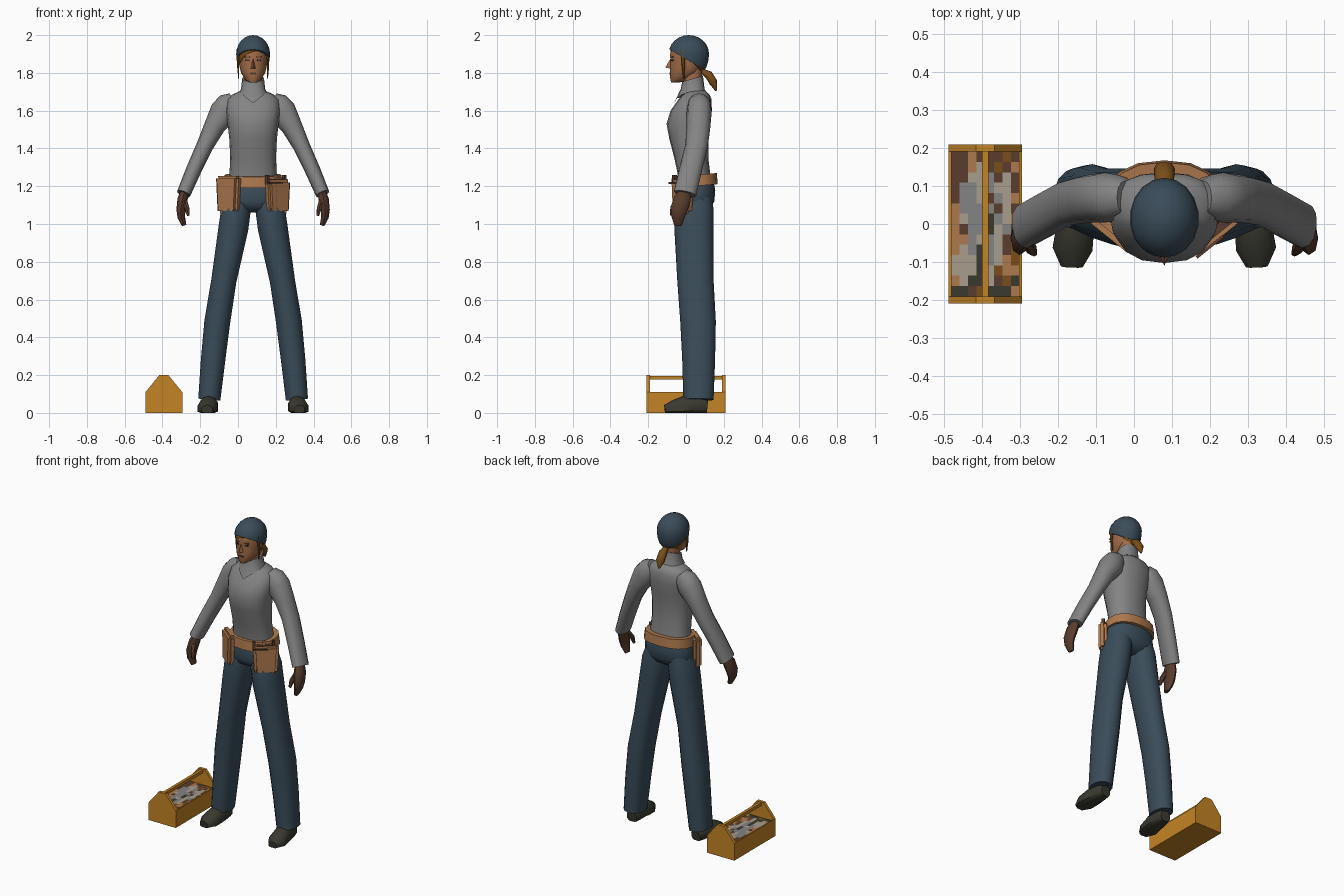
import bpy, bmesh, math
from mathutils import Vector, Matrix

if "Cube" in bpy.data.objects:
    bpy.data.objects.remove(bpy.data.objects["Cube"])

CX = 0.08  # centre line of the figure


def material(name, *rgb):
    m = bpy.data.materials.new(name)
    m.use_nodes = True
    m.diffuse_color = (*rgb, 1)
    m.node_tree.nodes["Principled BSDF"].inputs["Base Color"].default_value = (*rgb, 1)
    return m


BLUE = material("denim blue", 0.042, 0.072, 0.1)
GREY = material("shirt grey", 0.23, 0.23, 0.23)
SKIN = material("face skin", 0.35, 0.15, 0.065)
HAND = material("dark brown", 0.1, 0.046, 0.026)
HAIR = material("hair brown", 0.19, 0.075, 0.01)
TAN = material("leather tan", 0.42, 0.19, 0.075)
SHOE = material("shoe black green", 0.042, 0.042, 0.03)
WOOD = material("toolbox orange", 0.55, 0.23, 0.018)
BEIGE = material("beige metal", 0.38, 0.34, 0.27)


def finish(name, bm, mat, angle=50):
    bmesh.ops.recalc_face_normals(bm, faces=bm.faces)
    me = bpy.data.meshes.new(name)
    bm.to_mesh(me)
    bm.free()
    me.materials.append(mat)
    ob = bpy.data.objects.new(name, me)
    bpy.context.collection.objects.link(ob)
    if angle:
        bpy.ops.object.select_all(action="DESELECT")
        ob.select_set(True)
        bpy.context.view_layer.objects.active = ob
        bpy.ops.object.shade_smooth_by_angle(angle=math.radians(angle))
    return ob


def skin_rings(rings):
    bm = bmesh.new()
    rows = [[bm.verts.new(p) for p in r] for r in rings]
    n = len(rows[0])
    for a, b in zip(rows, rows[1:]):
        for i in range(n):
            j = (i + 1) % n
            bm.faces.new((a[i], a[j], b[j], b[i]))
    bm.faces.new(rows[0])
    bm.faces.new(rows[-1])
    return bm


def unit(n, p):
    # points of a slightly squared circle
    for i in range(n):
        t = math.tau * i / n
        c, s = math.cos(t), math.sin(t)
        yield math.copysign(abs(c) ** p, c), math.copysign(abs(s) ** p, s)


def loft(name, mat, sections, n=16, p=0.85, edit=None):
    # level sections: height, front y, back y, half width
    rings = [[Vector((CX + w * c, (f + b) / 2 + (b - f) / 2 * s, z))
              for c, s in unit(n, p)] for z, f, b, w in sections]
    if edit:
        edit(rings)
    return finish(name, skin_rings(rings), mat)


def tube(name, mat, side, path, n=12, floor=None):
    # sections square to a path: offset from centre, y, z, depth radius, other radius
    pts = [Vector((CX + side * q[0], q[1], q[2])) for q in path]
    rings = []
    for k, q in enumerate(path):
        t = (pts[min(k + 1, len(pts) - 1)] - pts[max(k - 1, 0)]).normalized()
        ref = Vector((0, 1, 0)) if abs(t.y) < 0.8 else Vector((0, 0, 1))
        u = (ref - t * ref.dot(t)).normalized()
        v = t.cross(u)
        ring = [pts[k] + u * q[3] * c + v * q[4] * s for c, s in unit(n, 0.9)]
        if floor is not None:
            for w in ring:
                w.z = max(w.z, floor)
        rings.append(ring)
    return finish(name, skin_rings(rings), mat)


def box(name, mat, loc, size, turn=0, bevel=0, taper=1):
    bm = bmesh.new()
    bmesh.ops.create_cube(bm, size=1)
    for v in bm.verts:
        if v.co.z < 0:
            v.co.x *= taper
        v.co = Vector(a * b for a, b in zip(v.co, size))
    if bevel:
        bmesh.ops.bevel(bm, geom=bm.edges[:], offset=bevel, segments=2, affect="EDGES")
    bm.transform(Matrix.Translation(loc) @ Matrix.Rotation(turn, 4, "Z"))
    return finish(name, bm, mat, 40 if bevel else 0)


def dome(name, mat, radii, a, b, c):
    # egg shape trimmed below the plane through three points
    bm = bmesh.new()
    bmesh.ops.create_uvsphere(bm, u_segments=18, v_segments=12, radius=1)
    for v in bm.verts:
        low = 1.4 if v.co.z < 0 else 1
        v.co = Vector((CX + v.co.x * radii[0], 0.015 + v.co.y * radii[1],
                       1.9 + v.co.z * radii[2] * low))
    a, b, c = Vector(a), Vector(b), Vector(c)
    no = (b - a).cross(c - a)
    no = no if no.z > 0 else -no
    cut = bmesh.ops.bisect_plane(bm, geom=bm.verts[:] + bm.edges[:] + bm.faces[:],
                                 plane_co=a, plane_no=no, clear_inner=True)
    bmesh.ops.contextual_create(bm, geom=[e for e in cut["geom_cut"]
                                          if isinstance(e, bmesh.types.BMEdge)])
    return finish(name, bm, mat)


# Shirt
loft("shirt_body", GREY, [
    (1.21, -0.04, 0.135, 0.13), (1.27, -0.045, 0.128, 0.125), (1.35, -0.062, 0.118, 0.121),
    (1.45, -0.088, 0.118, 0.126), (1.53, -0.103, 0.128, 0.135), (1.6, -0.082, 0.137, 0.145),
    (1.66, -0.04, 0.135, 0.14), (1.685, -0.02, 0.125, 0.11), (1.71, -0.01, 0.1, 0.055)])


def collar_shape(rings):
    # pointed front edge and a rim that rises to the back
    for v in rings[0]:
        if v.y < 0.03:
            k = max(0, 1 - abs(v.x - CX) / 0.07)
            v.z -= 0.055 * k
            v.y -= 0.025 * k
    for v in rings[-1]:
        v.z += 0.3 * (v.y - 0.03)


loft("shirt_collar", GREY, [(1.695, -0.038, 0.11, 0.075), (1.715, -0.028, 0.098, 0.064),
                            (1.768, -0.02, 0.09, 0.058)], edit=collar_shape)

# Head
loft("neck", SKIN, [(1.7, -0.012, 0.08, 0.048), (1.82, -0.02, 0.085, 0.05)])
loft("head", SKIN, [
    (1.75, -0.078, -0.03, 0.022), (1.765, -0.083, 0.02, 0.042), (1.8, -0.086, 0.07, 0.064),
    (1.83, -0.084, 0.09, 0.071), (1.865, -0.082, 0.1, 0.075), (1.9, -0.084, 0.105, 0.077),
    (1.94, -0.072, 0.1, 0.07), (1.97, -0.03, 0.06, 0.04)], p=1)
bm = bmesh.new()
nose = [bm.verts.new((CX + x, y, z)) for x, y, z in (
    (-0.015, -0.078, 1.822), (0.015, -0.078, 1.822), (0, -0.11, 1.828), (0, -0.08, 1.88))]
for i in range(4):
    bm.faces.new([v for k, v in enumerate(nose) if k != i])
finish("nose", bm, SKIN, 0)
box("lips", HAND, (CX, -0.084, 1.797), (0.032, 0.008, 0.009))
for s, tag in ((1, "left"), (-1, "right")):
    box(tag + "_eye", SHOE, (CX + s * 0.031, -0.074, 1.868), (0.022, 0.009, 0.008), s * 0.35)
    box(tag + "_brow", HAIR, (CX + s * 0.032, -0.075, 1.884), (0.03, 0.009, 0.005), s * 0.35)
    tube(tag + "_hair_lock", HAIR, s, [(0.076, -0.02, 1.92, 0.012, 0.008),
         (0.08, -0.014, 1.84, 0.009, 0.006), (0.076, -0.012, 1.77, 0.003, 0.003)], 6)

# Hair and cap
dome("hair", HAIR, (0.084, 0.1, 0.094), (CX - 0.07, -0.06, 1.875),
     (CX + 0.05, -0.08, 1.93), (CX, 0.1, 1.785))
dome("cap", BLUE, (0.091, 0.107, 0.1), (CX - 0.05, -0.09, 1.925),
     (CX + 0.05, -0.09, 1.925), (CX, 0.1, 1.815))
tube("ponytail", HAIR, 1, [(0, 0.085, 1.81, 0.014, 0.014), (0, 0.12, 1.79, 0.022, 0.026),
     (0, 0.145, 1.75, 0.022, 0.028), (0, 0.16, 1.705, 0.005, 0.006)], 8)

# Trousers seat and belt
loft("trouser_seat", BLUE, [
    (1.06, 0.0, 0.09, 0.07), (1.085, -0.045, 0.13, 0.14), (1.12, -0.058, 0.15, 0.158),
    (1.18, -0.055, 0.155, 0.152), (1.23, -0.045, 0.145, 0.135)])


def lift_back(rings):
    for r in rings:
        for v in r:
            v.z += 0.09 * v.y


loft("belt", TAN, [(1.196, -0.066, 0.168, 0.158), (1.255, -0.06, 0.163, 0.15)], edit=lift_back)

# Limbs, hands, shoes and pouches on both sides
for s, tag in ((1, "left"), (-1, "right")):
    tube(tag + "_sleeve", GREY, s, [
        (0.1, 0.07, 1.66, 0.045, 0.04), (0.125, 0.07, 1.64, 0.06, 0.063),
        (0.155, 0.07, 1.595, 0.066, 0.074), (0.205, 0.066, 1.515, 0.063, 0.056),
        (0.255, 0.056, 1.415, 0.06, 0.045), (0.315, 0.024, 1.285, 0.06, 0.041),
        (0.368, -0.005, 1.16, 0.06, 0.037)])
    tube(tag + "_hand", HAND, s, [
        (0.36, 0.0, 1.18, 0.03, 0.022), (0.374, -0.02, 1.13, 0.046, 0.027),
        (0.382, -0.038, 1.075, 0.045, 0.024), (0.38, -0.042, 1.035, 0.034, 0.02),
        (0.365, -0.042, 0.992, 0.02, 0.012)], 8)
    tube(tag + "_thumb", HAND, s, [
        (0.365, -0.035, 1.13, 0.018, 0.016), (0.35, -0.068, 1.085, 0.016, 0.014),
        (0.343, -0.078, 1.045, 0.008, 0.008)], 6)
    tube(tag + "_trouser_leg", BLUE, s, [
        (0.075, 0.045, 1.16, 0.09, 0.065), (0.09, 0.042, 1.08, 0.104, 0.08),
        (0.104, 0.042, 0.98, 0.104, 0.081), (0.155, 0.05, 0.7, 0.096, 0.068),
        (0.19, 0.064, 0.48, 0.094, 0.07), (0.212, 0.067, 0.28, 0.087, 0.066),
        (0.232, 0.066, 0.07, 0.08, 0.06)], 14)
    tube(tag + "_shoe", SHOE, s, [
        (0.228, 0.112, 0.03, 0.035, 0.034), (0.23, 0.07, 0.035, 0.055, 0.045),
        (0.235, -0.01, 0.03, 0.06, 0.052), (0.242, -0.065, 0.022, 0.046, 0.055),
        (0.244, -0.112, 0.016, 0.026, 0.03)], 10, floor=0)
    top = 1.255 if s < 0 else 1.235
    box(tag + "_pouch", TAN, (CX + s * 0.13, -0.018, (top + 1.055) / 2),
        (0.155, 0.05, top - 1.055), s * 0.68, 0.015, 0.85)

# Tool loops on the left pouch
box("pouch_opening", HAND, (CX + 0.13, -0.018, 1.235), (0.11, 0.028, 0.006), 0.68)
for i, mat in enumerate((HAND, TAN, HAND)):
    d = 0.075 + 0.045 * i
    box("pouch_tool_%d" % (i + 1), mat, (CX + d, -0.06 + 0.036 * i, 1.235),
        (0.016, 0.02, 0.05), 0.68)
box("belt_strap", HAND, (CX + 0.12, -0.06, 1.218), (0.09, 0.008, 0.01), 0.68)

# Toolbox
BX = -0.3925
box("toolbox_floor", WOOD, (BX, 0, 0.008), (0.194, 0.4, 0.016))
for s, tag in ((1, "back"), (-1, "front")):
    bm = bmesh.new()
    outline = [(-0.0975, 0), (0.0975, 0), (0.0975, 0.11), (0.024, 0.2), (-0.024, 0.2), (-0.0975, 0.11)]
    face = bm.faces.new([bm.verts.new((BX + x, s * 0.21, z)) for x, z in outline])
    ext = bmesh.ops.extrude_face_region(bm, geom=[face])["geom"]
    for v in ext:
        if isinstance(v, bmesh.types.BMVert):
            v.co.y -= s * 0.019
    finish("toolbox_%s_end" % tag, bm, WOOD, 0)
for s, tag in ((1, "left"), (-1, "right")):
    box("toolbox_%s_wall" % tag, WOOD, (BX + s * 0.0935, 0, 0.055), (0.008, 0.39, 0.11))
box("toolbox_handle", WOOD, (BX, 0, 0.186), (0.018, 0.39, 0.02))

# Jumbled tools shown as a patchwork layer
patches = """hhthhhrh hhtbhrht hhbbghbh hggbgbbh hggbhgbt tgggghbh tbggkgbt
thggkbgh ttgbgbht tbgkgbhr bbbkgbtr bbbkbrtt tbkkbhrk kkhrkkkt""".split()
key = dict(h=HAND, t=TAN, g=GREY, b=BEIGE, k=SHOE, r=HAIR)
bm = bmesh.new()
bmesh.ops.create_grid(bm, x_segments=8, y_segments=14, size=0.5)
for f in bm.faces:
    c = f.calc_center_median()
    f.material_index = list(key).index(patches[int((0.5 - c.y) * 14)][int((c.x + 0.5) * 8)])
for v in bm.verts:
    v.co = Vector((BX + v.co.x * 0.18, v.co.y * 0.382, 0.1))
tools = finish("toolbox_contents", bm, HAND, 0)
for m in list(key.values())[1:]:
    tools.data.materials.append(m)
